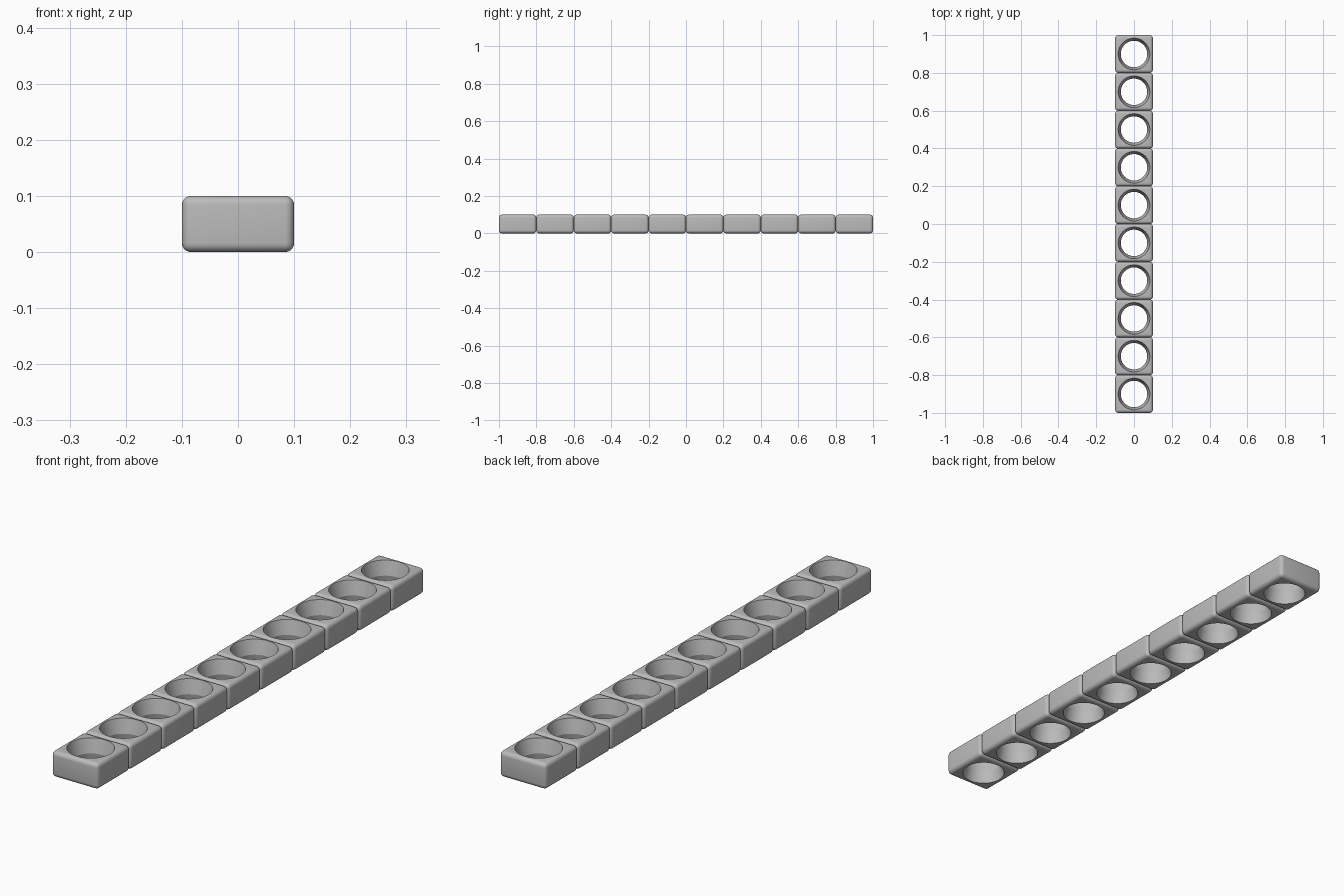
import bpy
import bmesh
from math import cos, sin, tau, radians

if "Cube" in bpy.data.objects:
    bpy.data.objects.remove(bpy.data.objects["Cube"], do_unlink=True)

COUNT, SIZE, HEIGHT = 10, 0.2, 0.1
EDGE, SIDES = 0.016, 64

grey = bpy.data.materials.new("plain grey")
grey.use_nodes = True
colour = (0.5, 0.5, 0.5, 1)
grey.diffuse_color = colour
grey.node_tree.nodes["Principled BSDF"].inputs["Base Color"].default_value = colour


def add_object(name, bm):
    bmesh.ops.recalc_face_normals(bm, faces=bm.faces)
    mesh = bpy.data.meshes.new(name)
    bm.to_mesh(mesh)
    bm.free()
    mesh.materials.append(grey)
    obj = bpy.data.objects.new(name, mesh)
    bpy.context.collection.objects.link(obj)
    return obj


# Rounded block
bm = bmesh.new()
bmesh.ops.create_cube(bm, size=1)
bmesh.ops.scale(bm, vec=(SIZE, SIZE, HEIGHT), verts=bm.verts)
bmesh.ops.translate(bm, vec=(0, 0, HEIGHT / 2), verts=bm.verts)
bmesh.ops.bevel(bm, geom=bm.edges[:], offset=EDGE, segments=5,
                profile=0.5, affect='EDGES')
block = add_object("block_1", bm)

# Waisted hole cutter: radius and height of each ring, extended past both faces
profile = [(0.083, -0.02), (0.07, 0.046), (0.089, 0.12)]
bm = bmesh.new()
rings = [[bm.verts.new((r * cos(tau * i / SIDES), r * sin(tau * i / SIDES), z))
          for i in range(SIDES)] for r, z in profile]
for low, high in zip(rings, rings[1:]):
    for i in range(SIDES):
        j = (i + 1) % SIDES
        bm.faces.new((low[i], low[j], high[j], high[i]))
bm.faces.new(rings[0][::-1])
bm.faces.new(rings[-1])
cutter = add_object("hole_cutter", bm)
cutter.hide_render = True

# Cut the hole and shade
cut = block.modifiers.new("hole", 'BOOLEAN')
cut.operation = 'DIFFERENCE'
cut.solver = 'EXACT'
cut.object = cutter
bpy.ops.object.select_all(action='DESELECT')
block.select_set(True)
bpy.context.view_layer.objects.active = block
bpy.ops.object.modifier_apply(modifier=cut.name)
bpy.data.objects.remove(cutter, do_unlink=True)
bpy.ops.object.shade_smooth_by_angle(angle=radians(22))

# Row of identical blocks from front to back
for i in range(COUNT):
    part = block if i == 0 else block.copy()
    if i:
        part.name = f"block_{i + 1}"
        bpy.context.collection.objects.link(part)
    part.location.y = SIZE * (i - (COUNT - 1) / 2)
